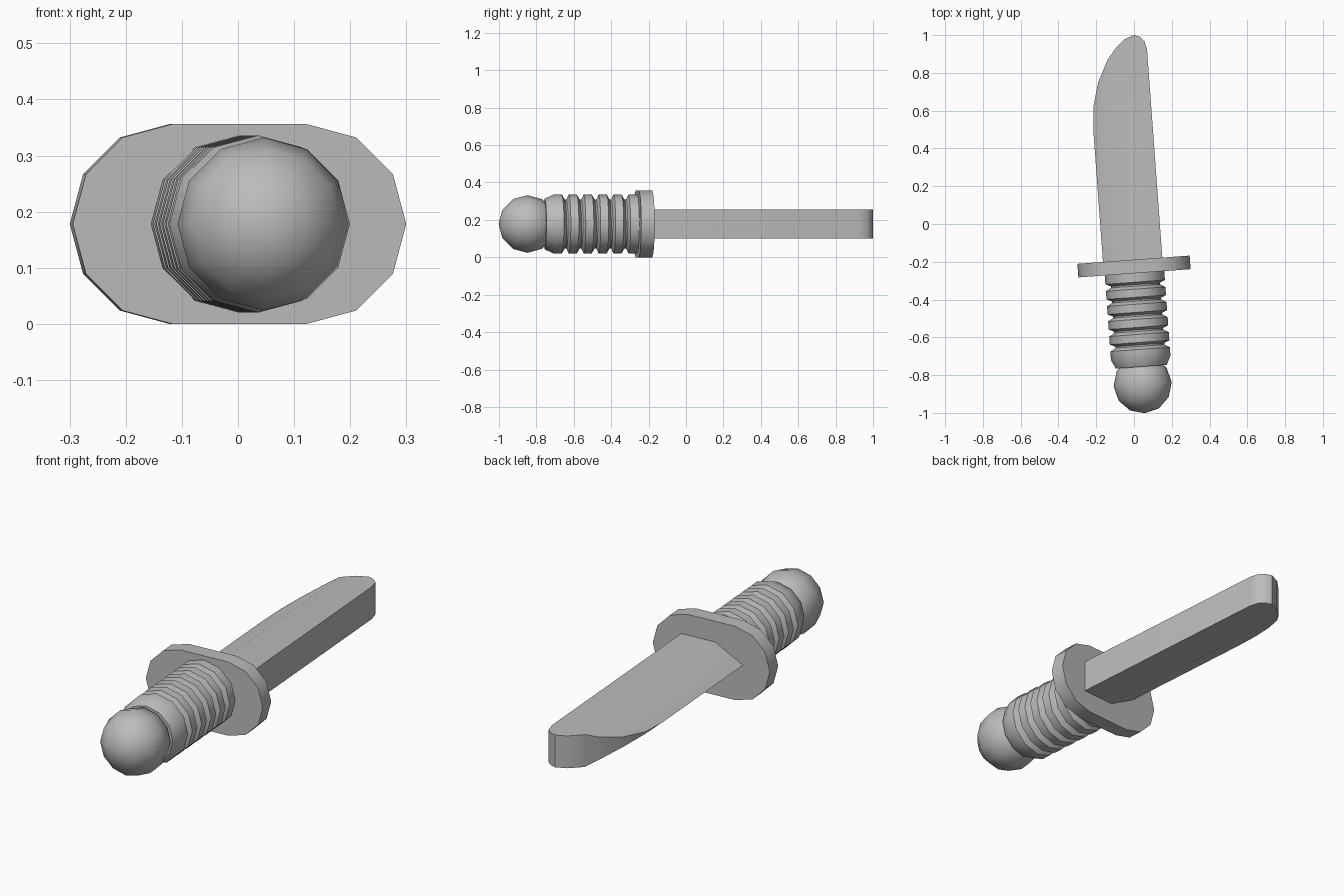
import bpy, bmesh, math
from mathutils import Matrix, Vector

cube = bpy.data.objects.get("Cube")
if cube:
    bpy.data.objects.remove(cube, do_unlink=True)

grey = bpy.data.materials.new("plain grey")
grey.use_nodes = True
COLOUR = (0.5, 0.5, 0.5, 1)
grey.diffuse_color = COLOUR
grey.node_tree.nodes["Principled BSDF"].inputs["Base Color"].default_value = COLOUR

SIDES = 12
# Parts are built around the guard centre, with the knife axis along y
PLACE = Matrix.Translation((0, -0.225, 0.178)) @ Matrix.Rotation(math.radians(4.2), 4, "Z")


def finish(name, bm):
    bmesh.ops.recalc_face_normals(bm, faces=bm.faces)
    bm.transform(PLACE)
    mesh = bpy.data.meshes.new(name)
    bm.to_mesh(mesh)
    bm.free()
    mesh.materials.append(grey)
    obj = bpy.data.objects.new(name, mesh)
    bpy.context.collection.objects.link(obj)
    bpy.ops.object.select_all(action="DESELECT")
    obj.select_set(True)
    bpy.context.view_layer.objects.active = obj
    bpy.ops.object.shade_smooth_by_angle(angle=math.radians(35))


def prism(points, offset):
    """Closed outline extruded symmetrically along the offset vector."""
    bm = bmesh.new()
    face = bm.faces.new([bm.verts.new(Vector(p) - offset) for p in points])
    new = bmesh.ops.extrude_face_region(bm, geom=[face], use_keep_orig=True)["geom"]
    moved = [v for v in new if isinstance(v, bmesh.types.BMVert)]
    bmesh.ops.translate(bm, verts=moved, vec=offset * 2)
    return bm


# Blade: flat spine, bevelled down to a sharp edge, cut by a curved tip
EDGE, RIDGE, SPINE, HALF = -0.162, -0.02, 0.153, 0.078
outline = [(SPINE, 0), (EDGE, 0), (EDGE, 0.74), (-0.152, 0.86), (-0.118, 0.986),
           (-0.059, 1.102), (-0.012, 1.16), (0.038, 1.203), (0.09, 1.222),
           (0.12, 1.21), (0.142, 1.188), (SPINE, 1.14)]
bm = prism([(x, y, 0) for x, y in outline], Vector((0, 0, HALF)))
bmesh.ops.bisect_plane(bm, geom=bm.verts[:] + bm.edges[:] + bm.faces[:],
                       plane_co=(RIDGE, 0, 0), plane_no=(1, 0, 0))
for v in bm.verts:
    v.co.z *= min(1, (v.co.x - EDGE) / (RIDGE - EDGE))
bmesh.ops.remove_doubles(bm, verts=bm.verts, dist=0.0005)
finish("blade", bm)

# Guard: two half circles joined by straight sides
guard = []
for start, shift in ((-90, 0.12), (90, -0.12)):
    for i in range(SIDES // 2 + 1):
        a = math.radians(start + i * 360 / SIDES)
        guard.append((shift + 0.178 * math.cos(a), 0, 0.178 * math.sin(a)))
finish("guard", prism(guard, Vector((0, 0.036, 0))))

# Grip: turned profile with evenly spaced rings and grooves
R, GROOVE, PITCH = 0.158, 0.13, 0.08
profile = [(0, 0), (R, 0), (R, -0.083)]
for i in range(5):
    y = -0.1 - i * PITCH
    profile += [(GROOVE, y + 0.004), (GROOVE, y - 0.004), (R, y - 0.02)]
    if i < 4:
        profile.append((R, y - 0.063))
profile += [(R, -0.485), (0.135, -0.532), (0, -0.532)]
bm = bmesh.new()
verts = [bm.verts.new((r, y, 0)) for r, y in profile]
edges = [bm.edges.new(pair) for pair in zip(verts, verts[1:])]
bmesh.ops.spin(bm, geom=verts + edges, cent=(0, 0, 0), axis=(0, 1, 0),
               angle=math.tau, steps=SIDES, use_merge=True)
bmesh.ops.remove_doubles(bm, verts=bm.verts, dist=0.0005)
finish("grip", bm)

# Pommel: low sided ball
bm = bmesh.new()
bmesh.ops.create_uvsphere(bm, u_segments=SIDES, v_segments=SIDES // 2, radius=0.154,
                          matrix=Matrix.Translation((0, -0.625, 0)) @ Matrix.Rotation(math.pi / 2, 4, "X"))
finish("pommel", bm)
